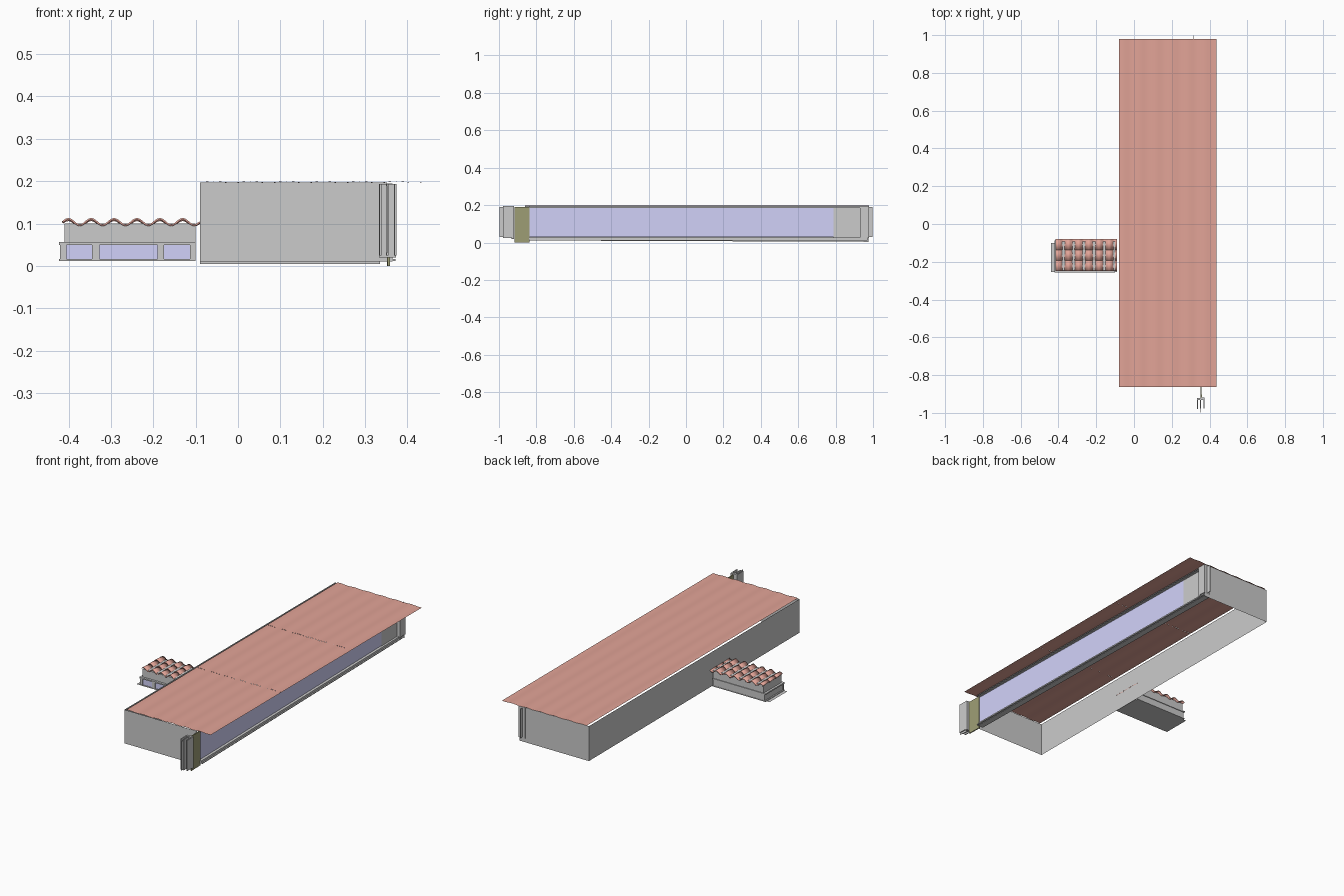
import bpy, bmesh, math
from mathutils import Matrix

if "Cube" in bpy.data.objects:
    bpy.data.objects.remove(bpy.data.objects["Cube"])


def material(name, rgb):
    m = bpy.data.materials.new(name)
    m.diffuse_color = (*rgb, 1)
    m.use_nodes = True
    m.node_tree.nodes["Principled BSDF"].inputs["Base Color"].default_value = m.diffuse_color
    return m


TILE = material("red_tile", (0.76, 0.37, 0.31))
GLASS = material("blue_glass", (0.64, 0.64, 0.95))
BROWN = material("olive_brown", (0.34, 0.34, 0.18))


def finish(name, bm, mat=None):
    me = bpy.data.meshes.new(name)
    bm.to_mesh(me)
    bm.free()
    ob = bpy.data.objects.new(name, me)
    bpy.context.collection.objects.link(ob)
    if mat:
        me.materials.append(mat)
    return ob


def sheet(name, pts, mat=None):
    bm = bmesh.new()
    bm.faces.new([bm.verts.new(p) for p in pts])
    return finish(name, bm, mat)


def box(name, x, y, z, mat=None, turn=None):
    bm = bmesh.new()
    bmesh.ops.create_cube(bm, size=1)
    for v in bm.verts:
        v.co = [(a + b) / 2 + c * (b - a) for c, (a, b) in zip(v.co, (x, y, z))]
    if turn:
        bm.transform(turn)
    return finish(name, bm, mat)


def tile_roof(name, x, y, z, amp, waves, thick, rows=3, steps=12):
    """Wavy barrel-tile rows; each row tapers and tucks under the next."""
    bm = bmesh.new()
    n = waves * steps
    depth = (y[1] - y[0]) / rows
    for r in range(rows):
        ends = []
        for yy, scale, lift in ((y[0] + r * depth, 1, 0.15 * amp),
                                (y[0] + (r + 1) * depth, 0.85, -0.15 * amp)):
            ends.append([bm.verts.new((x[0] + (x[1] - x[0]) * i / n, yy,
                                       z + lift + amp * scale * math.sin(2 * math.pi * i / steps)))
                         for i in range(n + 1)])
        for i in range(n):
            bm.faces.new((ends[0][i], ends[0][i + 1], ends[1][i + 1], ends[1][i]))
    ob = finish(name, bm, TILE)
    if thick:
        mod = ob.modifiers.new("thickness", 'SOLIDIFY')
        mod.thickness = thick
        mod.offset = 0
    for p in ob.data.polygons:
        p.use_smooth = True
    return ob


# Hall walls: open-bottomed sheets whose foot drops slightly toward the back
XL, XR, YF, YB, TOP = -0.09, 0.335, -0.862, 0.975, 0.1965
FOOT_F, FOOT_B = 0.011, 0.004
sheet("hall_front_wall", [(XL, YF, FOOT_F), (0.352, YF, FOOT_F), (0.352, YF, TOP), (XL, YF, TOP)])
sheet("hall_back_wall", [(XR, YB, FOOT_B), (XL, YB, FOOT_B), (XL, YB, TOP), (XR, YB, TOP)])
sheet("hall_side_wall", [(XL, YB, FOOT_B), (XL, YF, FOOT_F), (XL, YF, TOP), (XL, YB, TOP)])

# Hall roof: broad, nearly flat tiles
tile_roof("hall_roof", (-0.079, 0.438), (-0.862, 0.979), 0.1982, 0.0015, 6, 0)

# Glazed long side, turned slightly out of square
T = Matrix.Translation((0.336, 0, 0)) @ Matrix.Rotation(math.atan(0.0185), 4, 'Z')


def front(name, u, y, z, mat=None):
    return box(name, u, y, z, mat, T)


front("long_window", (-0.004, 0.002), (-0.84, 0.79), (0.03, 0.186), GLASS)
front("brown_door", (0.0, 0.006), (-0.918, -0.838), (0.0, 0.19), BROWN)
front("blank_panel", (-0.004, 0.002), (0.79, 0.935), (0.025, 0.187))
for nm, z0, z1 in (("bottom", 0.01, 0.027), ("top", 0.185, 0.195)):
    front(nm + "_rail", (-0.02, 0.013), (-0.84, 0.97), (z0, z1))
    front(nm + "_rail_lip", (0.013, 0.02), (-0.84, 0.97), (z0 + 0.002, z0 + 0.006))

# Channel-shaped end posts: a web with three outer flanges
for nm, ya, yb, s in (("near", -0.92, -0.978, -1), ("far", 0.93, 0.978, 1)):
    front(nm + "_post_web", (-0.02, 0.02), sorted((ya, ya + s * 0.012)), (0.02, 0.194))
    for k, u in enumerate((-0.02, -0.004, 0.015)):
        front(f"{nm}_post_flange_{k}", (u, u + 0.005), sorted((ya, yb)), (0.025, 0.194))
    front(nm + "_post_fin", (-0.005, -0.002), sorted((yb, s * 0.998)), (0.03, 0.19))

# Side annex: floor plate, glazed lower band, recessed upper wall, tile roof
sheet("annex_floor", [(-0.44, -0.255, 0.012), (XL, -0.255, 0.012), (XL, -0.1, 0.012), (-0.44, -0.1, 0.012)])
box("annex_body", (-0.415, -0.1), (-0.248, -0.092), (0.0125, 0.055))
box("annex_sill", (-0.422, -0.1), (-0.258, -0.088), (0.05, 0.057))
box("annex_base", (-0.422, -0.1), (-0.256, -0.09), (0.0122, 0.016))
box("annex_upper_wall", (-0.41, -0.1), (-0.246, -0.092), (0.057, 0.1))
for k, (a, b) in enumerate(((-0.405, -0.345), (-0.327, -0.19), (-0.175, -0.113))):
    box(f"annex_window_{k}", (a, b), (-0.251, -0.247), (0.016, 0.05), GLASS)
for k, (a, b) in enumerate(((-0.42, -0.405), (-0.345, -0.327), (-0.19, -0.175), (-0.113, -0.1))):
    box(f"annex_mullion_{k}", (a, b), (-0.255, -0.247), (0.016, 0.05))
tile_roof("annex_roof", (-0.414, -0.09), (-0.25, -0.08), 0.1025, 0.0075, 6, 0.004)
